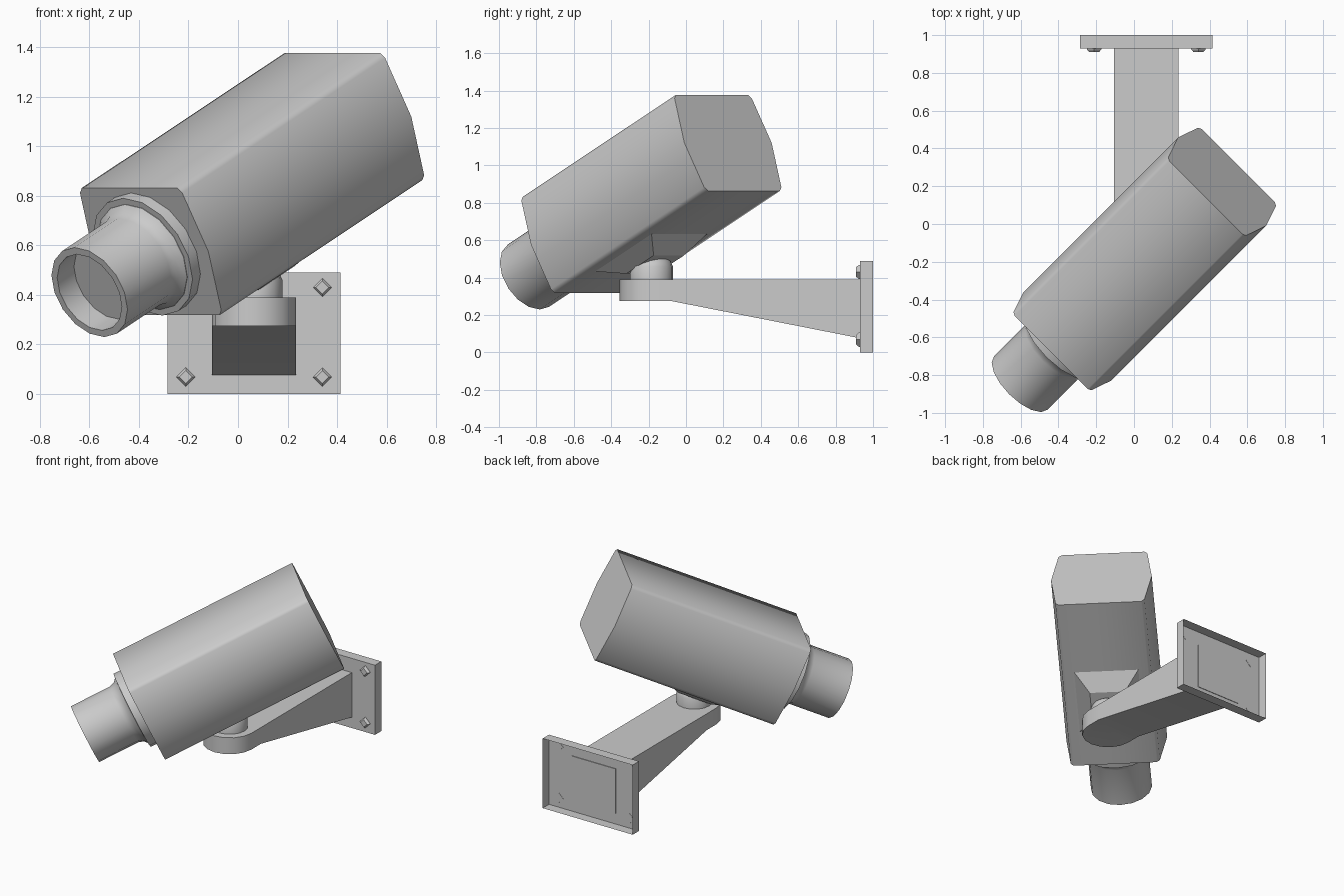
import bpy, bmesh, math
from mathutils import Matrix, Vector

if "Cube" in bpy.data.objects:
    bpy.data.objects.remove(bpy.data.objects["Cube"])

PITCH = math.radians(25.2)
C = math.sqrt(0.5)
MX = 0.065          # centre line of the bracket


def add(name, verts, faces, matrix=Matrix(), angle=40):
    me = bpy.data.meshes.new(name)
    me.from_pydata([matrix @ Vector(v) for v in verts], [], faces)
    bm = bmesh.new()
    bm.from_mesh(me)
    bmesh.ops.recalc_face_normals(bm, faces=bm.faces)
    bm.to_mesh(me)
    bm.free()
    ob = bpy.data.objects.new(name, me)
    bpy.context.collection.objects.link(ob)
    bpy.ops.object.select_all(action='DESELECT')
    ob.select_set(True)
    bpy.context.view_layer.objects.active = ob
    if angle:
        bpy.ops.object.shade_smooth_by_angle(angle=math.radians(angle))
    return ob


def loft(name, rings, matrix=Matrix(), angle=40, caps=(True, True)):
    """Skin a list of equal-length vertex rings and cap the ends."""
    n = len(rings[0])
    verts = [v for r in rings for v in r]
    faces = [(k * n + i, k * n + (i + 1) % n, (k + 1) * n + (i + 1) % n, (k + 1) * n + i)
             for k in range(len(rings) - 1) for i in range(n)]
    if caps[0]:
        faces.append(tuple(range(n)))
    if caps[1]:
        faces.append(tuple(range(len(verts) - n, len(verts))))
    return add(name, verts, faces, matrix, angle)


def lathe(name, profile, matrix=Matrix(), sides=16, **kw):
    """Revolve (radius, height) points around local z."""
    rings = [[(r * math.cos(math.tau * i / sides), r * math.sin(math.tau * i / sides), z)
              for i in range(sides)] for r, z in profile]
    return loft(name, rings, matrix, **kw)


def rect(hx, y0, y1, z):
    return [(-hx, y0, z), (hx, y0, z), (hx, y1, z), (-hx, y1, z)]


# Camera frame: local x sideways, y up, z along the lens, origin on the front face
s, c = math.sin(PITCH), math.cos(PITCH)
cam = Matrix(((C, -s * C, -c * C, -0.353),
              (-C, -s * C, -c * C, -0.595),
              (0, c, -s, 0.575),
              (0, 0, 0, 1)))

# Housing: six-sided section with chamfered corners
q = [(0.33, 0), (0.292, 0.262), (0.272, 0.284)]
half = q + [(-x, y) for x, y in reversed(q)]
section = half + [(x, -y) for x, y in reversed(half[1:-1])]
loft("housing", [[(x, y, z) for x, y in section] for z in (-1.281, 0)], cam, angle=50)

# Collar and lens barrel with a recessed front glass
lathe("lens_collar", [(0.262, -0.01), (0.262, 0.05)], cam)
lathe("lens_barrel", [(0.235, 0.04), (0.235, 0.052), (0.21, 0.075), (0.2, 0.11), (0.2, 0.386),
                      (0.17, 0.386), (0.17, 0.28)], cam)

# Tapered foot under the housing
foot = [[(x, -0.284 - d, -z) for x, z in ((-a, s0), (a, s0), (a, s1), (-a, s1))]
        for a, s0, s1, d in ((0.21, 0.27, 0.74, -0.01), (0.21, 0.27, 0.74, 0),
                             (0.115, 0.39, 0.62, 0.07))]
loft("housing_foot", foot, cam, angle=0)

# Swivel post with a domed top
lathe("swivel_post", [(0.115, 0.38), (0.115, 0.46), (0.1, 0.49), (0.065, 0.515), (0.02, 0.525)],
      Matrix.Translation((MX, -0.185, 0)))

# Arm: rounded nose, flat top, underside sloping down to the wall
R = 0.17
nose = [(MX - R, -0.08)] + [(MX - R * math.cos(math.pi * i / 8), -0.185 - R * math.sin(math.pi * i / 8))
                            for i in range(9)] + [(MX + R, -0.08)]
n = len(nose)
verts = [(x, y, z) for z in (0.39, 0.275) for x, y in nose]
verts += [(MX + sx * R, 0.935, z) for z in (0.39, 0.075) for sx in (-1, 1)]
tl, tr, bl, br = range(2 * n, 2 * n + 4)
faces = [(i, i + 1, n + i + 1, n + i) for i in range(n - 1)]
faces += [tuple(range(n)) + (tr, tl), tuple(range(n, 2 * n)), (n, 2 * n - 1, br, bl),
          (0, n, bl, tl), (n - 1, 2 * n - 1, br, tr), (tl, tr, br, bl)]
add("bracket_arm", verts, faces, angle=30)

# Wall plate, open at the back
plate = [[(x, y, z) for x, z in ((MX - 0.35, 0), (MX + 0.35, 0), (MX + 0.35, 0.49), (MX - 0.35, 0.49))]
         for y in (0.93, 1.0)]
loft("wall_plate", plate, angle=0, caps=(True, False))

# Four diamond-shaped screw heads
for sx in (-1, 1):
    for z in (0.068, 0.43):
        m = Matrix.Translation((MX + sx * 0.276, 0.932, z)) @ Matrix.Rotation(math.pi / 2, 4, 'X')
        lathe("screw_head", [(0.038, 0), (0.038, 0.008), (0.026, 0.022)], m, sides=4, angle=0)
